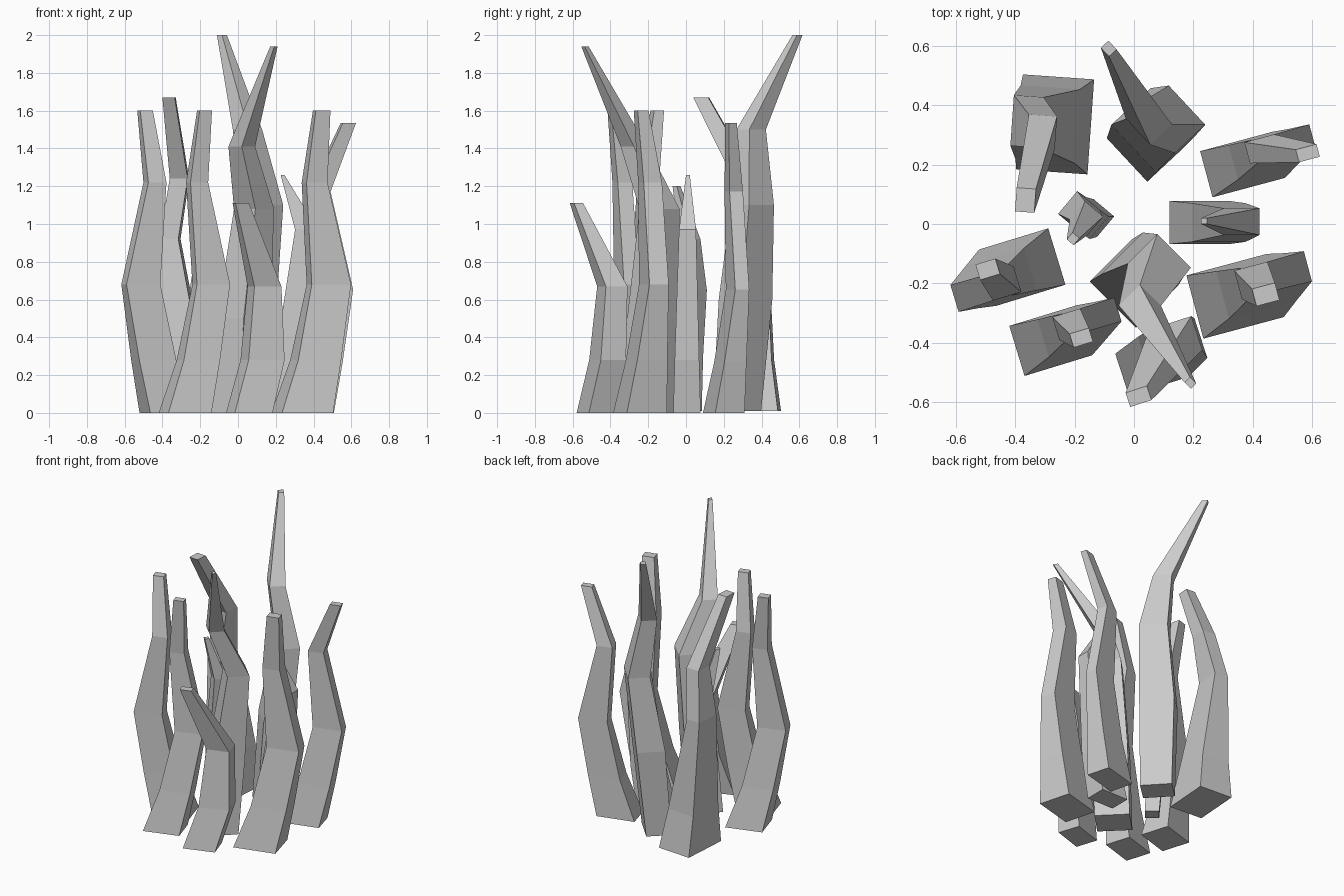
import bpy, bmesh, math
from mathutils import Vector

if "Cube" in bpy.data.objects:
    bpy.data.objects.remove(bpy.data.objects["Cube"])


def blade(name, angle, rings):
    """Four-sided faceted frond; each ring is (z, x, y, width, depth)."""
    a = math.radians(angle)
    u = Vector((math.cos(a), math.sin(a), 0))
    v = Vector((-u.y, u.x, 0))
    bm = bmesh.new()
    loops = []
    for z, x, y, w, d in rings:
        c = Vector((x, y, z))
        loops.append([bm.verts.new(c + u * sx * w / 2 + v * sy * d / 2)
                      for sx, sy in ((-1, -1), (1, -1), (1, 1), (-1, 1))])
    for lo, hi in zip(loops, loops[1:]):
        for i in range(4):
            j = (i + 1) % 4
            bm.faces.new((lo[i], lo[j], hi[j], hi[i]))
    bm.faces.new(loops[0][::-1])
    bm.faces.new(loops[-1])
    bmesh.ops.recalc_face_normals(bm, faces=bm.faces)
    mesh = bpy.data.meshes.new(name)
    bm.to_mesh(mesh)
    bm.free()
    bpy.context.collection.objects.link(bpy.data.objects.new(name, mesh))


# Shared S-bend: z, offset along blade, offset across, width, depth
BEND = [(0, 0, 0, .28, .22), (.28, .078, .015, .235, .165),
        (.68, .155, .034, .215, .105), (1.22, .077, .034, .115, .10),
        (1.6, .101, -.021, .08, .06)]


def bent_blade(name, x, y, angle, sw=1, sd=1, sz=1, tip=None):
    a = math.radians(angle)
    c, s = math.cos(a), math.sin(a)
    rings = []
    for i, (z, p, q, w, d) in enumerate(BEND):
        if tip and i == 4:
            p, q = tip
        rings.append((z * sz, x + p * c - q * s, y + p * s + q * c, w * sw, d * sd))
    blade(name, angle, rings)


# Outer fronds sharing the S-bend
bent_blade("right_front_frond", .34, -.243, 15)
bent_blade("left_front_frond", -.28, -.392, 17, sw=.85, sd=.8)
bent_blade("left_frond", -.376, -.145, 197, sw=.87, sd=.9, tip=(.113, -.027))
bent_blade("right_back_frond", .365, .20, 15, sw=.9, sd=.73, sz=.96, tip=(.222, -.02))

# Short right frond with a pointed tip bending inward
blade("right_short_frond", 0, [
    (0, .22, .005, .20, .145), (.28, .285, .005, .18, .13),
    (.97, .362, .008, .12, .09), (1.26, .236, .01, .02, .02)])

# Short front frond leaning forward
blade("front_short_frond", 18, [
    (0, .06, -.475, .21, .15), (.28, .13, -.415, .20, .14),
    (.67, .14, -.39, .15, .12), (1.11, .015, -.58, .075, .05)])

# Tall centre frond leaning forward
blade("centre_tall_frond", 45, [
    (0, 0, -.20, .20, .22), (.5, .03, -.17, .20, .20),
    (1.08, .085, -.14, .14, .16), (1.41, .02, -.275, .10, .10),
    (1.94, .19, -.535, .025, .03)])

# Tall back frond leaning backward
blade("back_tall_frond", 43, [
    (.01, .035, .27, .16, .20), (.6, .065, .315, .18, .22),
    (1.1, .127, .352, .14, .18), (1.5, .05, .345, .10, .12),
    (2.0, -.085, .59, .035, .04)])

# Wide-based back left frond hooking forward
blade("back_left_frond", -4, [
    (.01, -.265, .335, .24, .32), (.28, -.29, .335, .20, .25),
    (.92, -.36, .345, .10, .17), (1.24, -.31, .31, .095, .11),
    (1.67, -.365, .08, .065, .08)])

# Small inner frond
blade("inner_small_frond", 50, [
    (.01, -.13, .02, .09, .09), (.3, -.155, .02, .10, .10),
    (.65, -.185, .04, .10, .10), (.92, -.16, .02, .08, .08),
    (1.2, -.205, -.05, .03, .03)])
